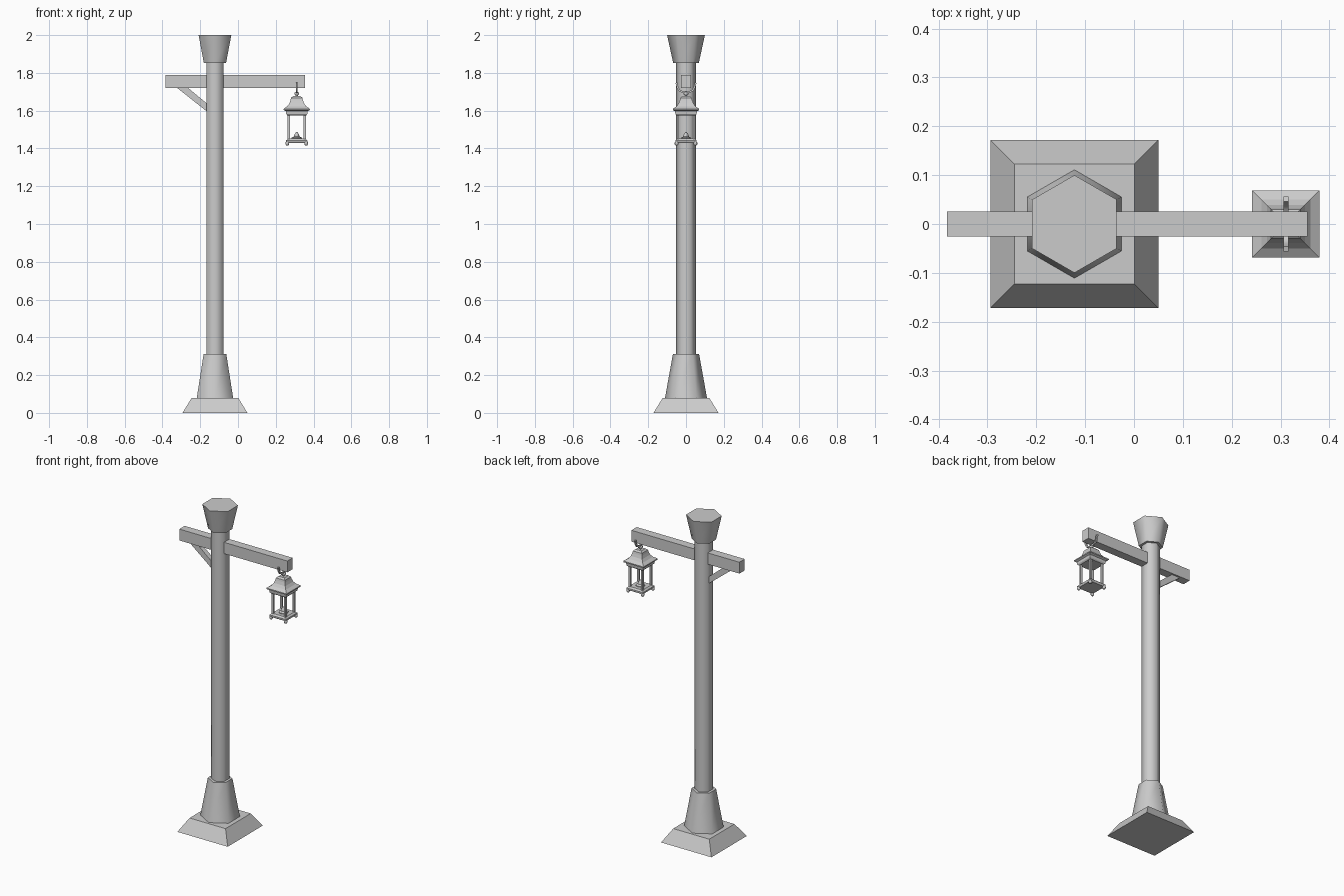
import bpy, bmesh, math
from mathutils import Vector

if "Cube" in bpy.data.objects:
    bpy.data.objects.remove(bpy.data.objects["Cube"])

grey = bpy.data.materials.new("plain_grey")
grey.use_nodes = True
COLOUR = (0.6, 0.6, 0.6, 1)
grey.diffuse_color = COLOUR
grey.node_tree.nodes["Principled BSDF"].inputs["Base Color"].default_value = COLOUR

POST_X = -0.122
LAMP_X = 0.311


def finish(name, bm, smooth=0):
    bmesh.ops.recalc_face_normals(bm, faces=bm.faces)
    mesh = bpy.data.meshes.new(name)
    bm.to_mesh(mesh)
    bm.free()
    mesh.materials.append(grey)
    obj = bpy.data.objects.new(name, mesh)
    bpy.context.collection.objects.link(obj)
    if smooth:
        bpy.ops.object.select_all(action="DESELECT")
        obj.select_set(True)
        bpy.context.view_layer.objects.active = obj
        bpy.ops.object.shade_smooth_by_angle(angle=math.radians(smooth))
    return obj


def loft(name, x, y, sides, profile, smooth=0):
    """Stack regular rings given as (half width or radius, height)."""
    bm = bmesh.new()
    turn = math.pi / 4 if sides == 4 else math.pi / 2
    rings = []
    for r, z in profile:
        if sides == 4:
            r *= math.sqrt(2)
        angles = [turn + math.tau * i / sides for i in range(sides)]
        rings.append([bm.verts.new((x + r * math.cos(a), y + r * math.sin(a), z)) for a in angles])
    for low, high in zip(rings, rings[1:]):
        for i in range(sides):
            j = (i + 1) % sides
            bm.faces.new((low[i], low[j], high[j], high[i]))
    bm.faces.new(rings[0])
    bm.faces.new(rings[-1])
    return finish(name, bm, smooth)


def extrude_y(name, outline, half):
    """Extrude an x-z outline evenly to both sides of y = 0."""
    bm = bmesh.new()
    face = bm.faces.new([bm.verts.new((x, -half, z)) for x, z in outline])
    new = bmesh.ops.extrude_face_region(bm, geom=[face])["geom"]
    verts = [v for v in new if isinstance(v, bmesh.types.BMVert)]
    bmesh.ops.translate(bm, verts=verts, vec=(0, 2 * half, 0))
    return finish(name, bm)


# Plinth and hexagonal post
loft("plinth", POST_X, 0, 4, [(0.172, 0), (0.123, 0.08)])
loft("post_foot", POST_X, 0, 6, [(0.111, 0.08), (0.069, 0.313)], 65)
loft("post", POST_X, 0, 6, [(0.052, 0.3), (0.052, 1.86)], 65)
loft("post_cap", POST_X, 0, 6, [(0.068, 1.853), (0.1, 2.0)], 65)

# Cross beam and its brace
extrude_y("beam", [(-0.383, 1.72), (0.355, 1.72), (0.355, 1.79), (-0.383, 1.79)], 0.026)
extrude_y("brace", [(-0.328, 1.725), (-0.27, 1.725), (-0.155, 1.63), (-0.155, 1.588)], 0.015)

# Lantern roof with curved slopes, closed below
loft("lantern_roof", LAMP_X, 0, 4, [
    (0.05, 1.575), (0.056, 1.582), (0.058, 1.597), (0.069, 1.603), (0.069, 1.61),
    (0.05, 1.623), (0.039, 1.638), (0.033, 1.655), (0.03, 1.668), (0.02, 1.677)])
loft("lantern_finial", LAMP_X, 0, 8, [
    (0.006, 1.675), (0.007, 1.682), (0.013, 1.687), (0.013, 1.693), (0.006, 1.699)], 50)

# Lantern floor, corner bars and feet
loft("lantern_floor", LAMP_X, 0, 4, [(0.052, 1.43), (0.056, 1.436), (0.056, 1.443), (0.046, 1.452)])
for sx, side in ((-1, "right"), (1, "left")):
    for sy, end in ((-1, "front"), (1, "back")):
        label = end + "_" + side
        loft("lantern_bar_" + label, LAMP_X + sx * 0.042, sy * 0.042, 4,
             [(0.006, 1.445), (0.006, 1.58)])
        loft("lantern_foot_" + label, LAMP_X + sx * 0.05, sy * 0.05, 8,
             [(0.005, 1.416), (0.01, 1.422), (0.01, 1.43), (0.006, 1.437)], 50)

# Burner inside the lantern
loft("burner", LAMP_X, 0, 8, [
    (0.027, 1.45), (0.027, 1.457), (0.015, 1.463), (0.012, 1.474), (0.004, 1.486)], 40)

# Forked hook holding the lantern on both sides of the beam
half = [(0, 1.698), (0.02, 1.7), (0.036, 1.708), (0.045, 1.724), (0.051, 1.748)]
path = [(-y, z) for y, z in reversed(half[1:])] + half
bm = bmesh.new()
previous = None
for i, (y, z) in enumerate(path):
    a, b = path[max(i - 1, 0)], path[min(i + 1, len(path) - 1)]
    along = Vector((0, b[0] - a[0], b[1] - a[1])).normalized()
    across = along.cross(Vector((1, 0, 0)))
    centre = Vector((LAMP_X, y, z))
    ring = [bm.verts.new(centre + 0.005 * (Vector((u, 0, 0)) + across * v))
            for u, v in ((-1, -1), (1, -1), (1, 1), (-1, 1))]
    if previous:
        for k in range(4):
            m = (k + 1) % 4
            bm.faces.new((previous[k], previous[m], ring[m], ring[k]))
    else:
        bm.faces.new(ring)
    previous = ring
bm.faces.new(previous)
finish("hook", bm, 40)
